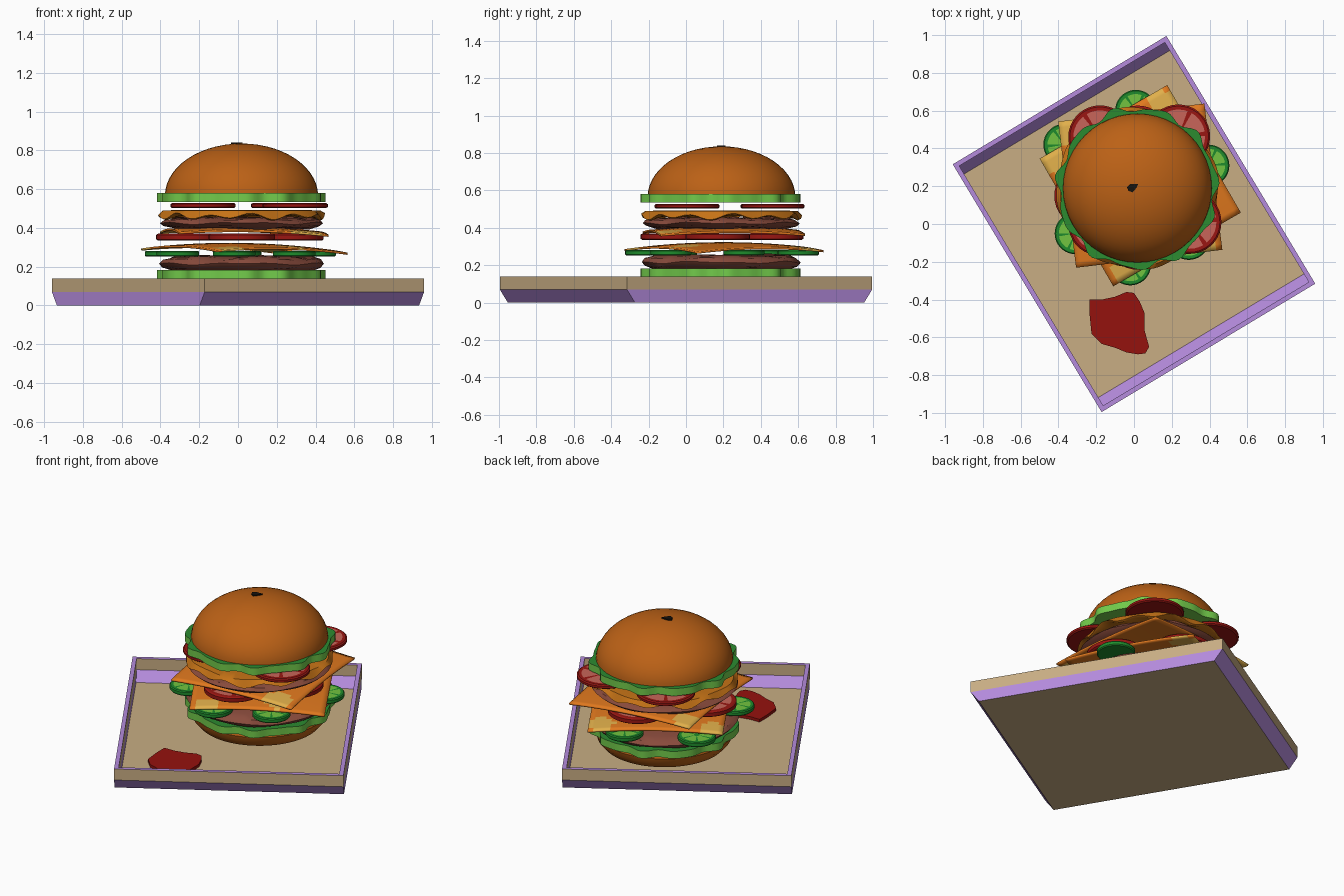
import bpy, bmesh
from math import sin, cos, pi, radians, hypot
from mathutils import Matrix, Vector

if "Cube" in bpy.data.objects:
    bpy.data.objects.remove(bpy.data.objects["Cube"])

CX, CY = 0.018, 0.19          # burger axis
TURN = radians(31)            # tray rotation


def mat(name, *rgb):
    m = bpy.data.materials.new(name)
    m.diffuse_color = (*rgb, 1)
    m.use_nodes = True
    m.node_tree.nodes["Principled BSDF"].inputs["Base Color"].default_value = m.diffuse_color
    return m


TAN = mat("tan card", 0.58, 0.42, 0.23)
PURPLE = mat("purple card", 0.46, 0.26, 0.72)
BUN = mat("bun", 0.50, 0.12, 0.008)
LEAF = mat("lettuce edge", 0.17, 0.60, 0.07)
LEAF_TOP = mat("lettuce top", 0.025, 0.26, 0.03)
MEAT = mat("patty", 0.25, 0.07, 0.045)
RED = mat("tomato skin", 0.32, 0.008, 0.006)
PINK = mat("tomato flesh", 0.58, 0.13, 0.10)
RIND = mat("pickle rind", 0.013, 0.26, 0.025)
LIME = mat("pickle flesh", 0.17, 0.55, 0.05)
CHEESE = mat("cheese", 0.75, 0.19, 0.013)
PALE = mat("pale cheese", 0.75, 0.43, 0.07)
MELT = mat("melted cheese", 0.56, 0.17, 0.008)
SAUCE = mat("sauce", 0.30, 0.006, 0.004)
SEED = mat("seed", 0.008, 0.006, 0.004)


def finish(name, bm, mats, angle=35):
    bmesh.ops.recalc_face_normals(bm, faces=bm.faces[:])
    me = bpy.data.meshes.new(name)
    bm.to_mesh(me)
    bm.free()
    for m in mats:
        me.materials.append(m)
    ob = bpy.data.objects.new(name, me)
    bpy.context.collection.objects.link(ob)
    bpy.ops.object.select_all(action='DESELECT')
    ob.select_set(True)
    bpy.context.view_layer.objects.active = ob
    if angle:
        bpy.ops.object.shade_smooth_by_angle(angle=radians(angle))
    return ob


def lathe(name, profile, mats, n=48, at=(CX, CY), dr=None, dz=None, pick=None):
    """Spin (r, z) points, top pole to bottom pole; dr/dz wobble each ring by angle."""
    bm = bmesh.new()
    top = bm.verts.new((*at, profile[0][1]))
    bot = bm.verts.new((*at, profile[-1][1]))
    rings = []
    for i, (r, z) in enumerate(profile[1:-1]):
        ring = []
        for k in range(n):
            a = 2 * pi * k / n
            rr = r + (dr(a, i) if dr else 0)
            zz = z + (dz(a, i) if dz else 0)
            ring.append(bm.verts.new((at[0] + rr * cos(a), at[1] + rr * sin(a), zz)))
        rings.append(ring)
    for k in range(n):
        j = (k + 1) % n
        strip = [bm.faces.new((top, rings[0][k], rings[0][j]))]
        for a, b in zip(rings, rings[1:]):
            strip.append(bm.faces.new((a[k], b[k], b[j], a[j])))
        strip.append(bm.faces.new((bot, rings[-1][j], rings[-1][k])))
        if pick:
            for i, f in enumerate(strip):
                f.material_index = pick(i, k)
    return finish(name, bm, mats)


def slab(name, pts, z0, z1, m):
    bm = bmesh.new()
    f = bm.faces.new([bm.verts.new((x, y, z0)) for x, y in pts])
    ext = bmesh.ops.extrude_face_region(bm, geom=[f])
    bmesh.ops.translate(bm, vec=(0, 0, z1 - z0),
                        verts=[v for v in ext['geom'] if isinstance(v, bmesh.types.BMVert)])
    return finish(name, bm, [m], 40)


# Tray: ends slope in below mid height, walls open at the top
bm = bmesh.new()
levels = [(.66, .715, 0), (.66, .765, .07), (.66, .765, .14),
          (.635, .74, .14), (.635, .74, .07), (.635, .69, .012)]
loops = []
for hu, hv, z in levels:
    loops.append([bm.verts.new((sx * hu, sy * hv, z))
                  for sx, sy in ((-1, -1), (1, -1), (1, 1), (-1, 1))])
for i, (a, b) in enumerate(zip(loops, loops[1:])):
    for k in range(4):
        j = (k + 1) % 4
        bm.faces.new((a[k], a[j], b[j], b[k])).material_index = (1, 0, 1, 0, 1)[i]
bm.faces.new(loops[0])
bm.faces.new(loops[-1])
bm.transform(Matrix.Rotation(TURN, 4, 'Z'))
finish("tray", bm, [TAN, PURPLE], 0)

# Buns
dome = [(0.395 * cos(t * pi / 28), 0.565 + 0.27 * sin(t * pi / 28)) for t in range(13, -1, -1)]
lathe("top_bun", [(0, .835)] + dome + [(.36, .555), (0, .555)], [BUN])
lathe("bottom_bun", [(0, .145), (.385, .145), (.395, .12), (.385, .085), (.355, .05),
                     (.30, .025), (.22, .014), (0, .014)], [BUN])


# Lettuce: ruffled discs, dark on top
def ruffle(a, i):
    return (0.014 * sin(11 * a) + 0.007 * sin(17 * a + 1)) * (i in (1, 2))


for name, z in (("lower_lettuce", .136), ("upper_lettuce", .534)):
    lathe(name, [(0, z + .044), (.36, z + .044), (.42, z + .046), (.42, z), (.34, z), (0, z)],
          [LEAF, LEAF_TOP], n=120, dr=ruffle, pick=lambda i, k: int(i < 2))


# Patties: rounded, lumpy discs
def lump(a, i):
    return 0.004 * sin(5 * a + i) + 0.003 * sin(9 * a + 2 * i)


for name, z, h, r in (("lower_patty", .215, .040, .425), ("upper_patty", .424, .029, .42)):
    lathe(name, [(0, z + h), (r * .6, z + h), (r * .85, z + h * .85), (r * .96, z + h * .5), (r, z),
                 (r * .96, z - h * .5), (r * .85, z - h * .9), (r * .6, z - h), (0, z - h)],
          [MEAT], dr=lump, dz=lump)


# Round slices with a skin ring and spokes
def slices(name, centres, r, z0, z1, skin, flesh, rim):
    for c, (x, y) in enumerate(centres):
        def pick(i, k):
            return int(i in (1, 7) and k % 6 != 0)
        lathe(f"{name}_{c + 1}",
              [(0, z1), (r * .16, z1), (r * rim, z1), (r * .95, z1), (r, z1 - .006),
               (r, z0 + .006), (r * .95, z0), (r * rim, z0), (0, z0)],
              [skin, flesh], n=36, at=(x, y), pick=lambda i, k: int(i == 1 and k % 6 != 0))


slices("pickle", [(.01, .60), (.395, .31), (.29, -.08), (-.02, -.215), (-.31, -.05), (-.37, .42)],
       .11, .252, .282, RIND, LIME, .8)
slices("lower_tomato", [(-.25, .15), (.02, -.07), (.27, .17), (.02, .455)],
       .172, .335, .37, RED, PINK, .84)
slices("upper_tomato", [(.235, .465), (.295, .01), (-.18, .0), (-.18, .46)],
       .168, .502, .528, RED, PINK, .84)


# Cheese: drooping square sheets with pale patches
def cheese(name, turn, z, droop, tilt, patches):
    bm = bmesh.new()
    bmesh.ops.create_grid(bm, x_segments=24, y_segments=24, size=.39)
    bm.transform(Matrix.Rotation(turn, 4, 'Z'))
    for v in bm.verts:
        x, y = v.co.xy
        v.co = (x + .033, y + .203, z - droop * hypot(x, y) ** 2 - tilt * x)
    for f in bm.faces:
        c = f.calc_center_median().xy
        f.material_index = int(any((c - Vector(p)).length < .075 for p in patches))
    ob = finish(name, bm, [CHEESE, PALE])
    s = ob.modifiers.new("thickness", 'SOLIDIFY')
    s.thickness = .011


cheese("lower_cheese", radians(30), .322, .13, .02, [(.15, .63), (-.42, .33), (-.05, -.25), (.28, .0)])
cheese("upper_cheese", radians(7), .406, .11, .018, [(-.34, .48), (.35, -.1)])

# Melted cheese with a wavy hem on the upper patty
lathe("melted_cheese", [(0, .492), (.34, .492), (.405, .489), (.427, .46), (.415, .455),
                        (.36, .462), (0, .462)], [MELT], n=96,
      dr=lambda a, i: .007 * sin(8 * a) * (i in (1, 2, 3)),
      dz=lambda a, i: (.012 * sin(12 * a) + .006 * sin(7 * a)) * (i in (2, 3)))

# Sauce puddle on the tray floor and seed on the bun
slab("sauce_puddle", [(-.235, -.40), (-.17, -.40), (-.10, -.385), (-.04, -.36), (.0, -.365),
                      (.03, -.41), (.055, -.47), (.055, -.56), (.08, -.65), (.06, -.685), (.02, -.69),
                      (-.04, -.68), (-.10, -.655), (-.17, -.635), (-.225, -.58), (-.235, -.48)],
     .012, .03, SAUCE)
slab("top_seed", [(-.037, .195), (-.02, .212), (.022, .212), (.014, .192), (-.008, .167), (-.03, .176)],
     .828, .841, SEED)
